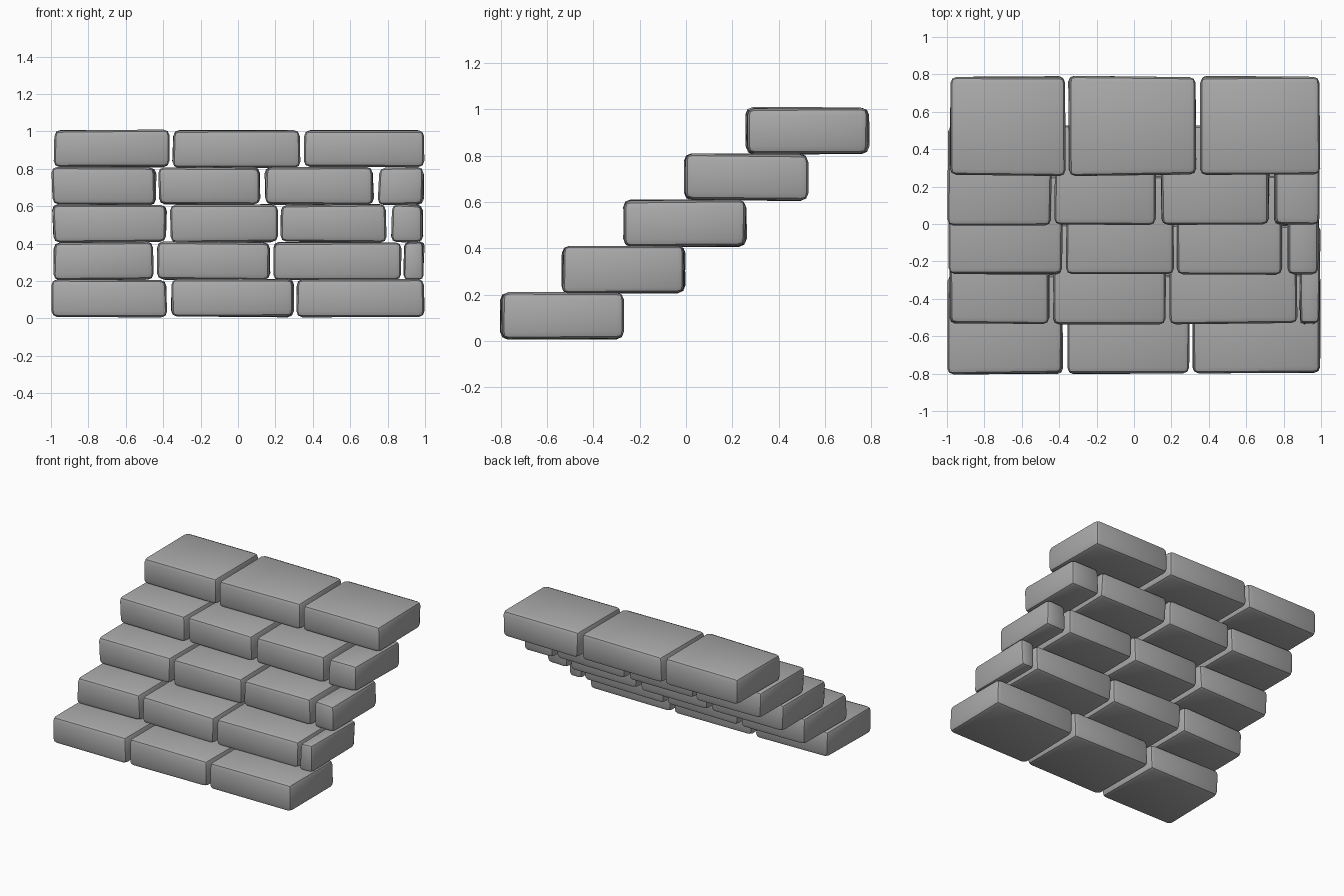
import bpy, bmesh, math, random
from mathutils import Vector

random.seed(4)
cube = bpy.data.objects.get("Cube")
if cube:
    bpy.data.objects.remove(cube, do_unlink=True)

# Stone colour
stone = bpy.data.materials.new("stone grey")
stone.use_nodes = True
grey = (0.4, 0.4, 0.4, 1)
stone.diffuse_color = grey
stone.node_tree.nodes["Principled BSDF"].inputs["Base Color"].default_value = grey


def make_block(name, x0, x1, y0, y1, z0, z1):
    """Slightly uneven box with worn, rounded edges."""
    mesh = bpy.data.meshes.new(name)
    obj = bpy.data.objects.new(name, mesh)
    bpy.context.collection.objects.link(obj)
    lo, hi = Vector((x0, y0, z0)), Vector((x1, y1, z1))
    size, mid = hi - lo, (lo + hi) / 2
    bm = bmesh.new()
    bmesh.ops.create_cube(bm, size=1)
    for v in bm.verts:
        # Pull corners inwards a little so the outer size is kept
        inset = Vector([random.uniform(0, a) for a in (0.012, 0.012, 0.008)])
        v.co = Vector([mid[i] + math.copysign(size[i] / 2 - inset[i], v.co[i])
                       for i in range(3)])
    bmesh.ops.bevel(bm, geom=bm.edges[:], offset=min(0.032, size.x * 0.2),
                    offset_type='OFFSET', segments=2, profile=0.5,
                    affect='EDGES', clamp_overlap=True)
    bm.to_mesh(mesh)
    bm.free()
    mesh.materials.append(stone)
    for p in mesh.polygons:
        p.use_smooth = True
    mesh.set_sharp_from_angle(angle=math.radians(30))


# Left and right ends of the blocks in each step, bottom to top
steps = [
    [(-1, -.375), (-.365, .305), (.31, 1)],
    [(-.99, -.445), (-.435, .175), (.185, .875), (.88, 1)],
    [(-.995, -.375), (-.365, .215), (.225, .8), (.815, .995)],
    [(-1, -.435), (-.43, .125), (.14, .73), (.745, .995)],
    [(-.99, -.36), (-.355, .34), (.35, 1)],
]
DEPTH, RUN, RISE = 0.54, 0.265, 0.2
for row, blocks in enumerate(steps):
    y, z = -0.805 + RUN * row, RISE * row + 0.004
    for n, (x0, x1) in enumerate(blocks):
        make_block(f"step_{row + 1}_block_{n + 1}", x0, x1,
                   y, y + DEPTH, z, z + RISE + 0.008)
